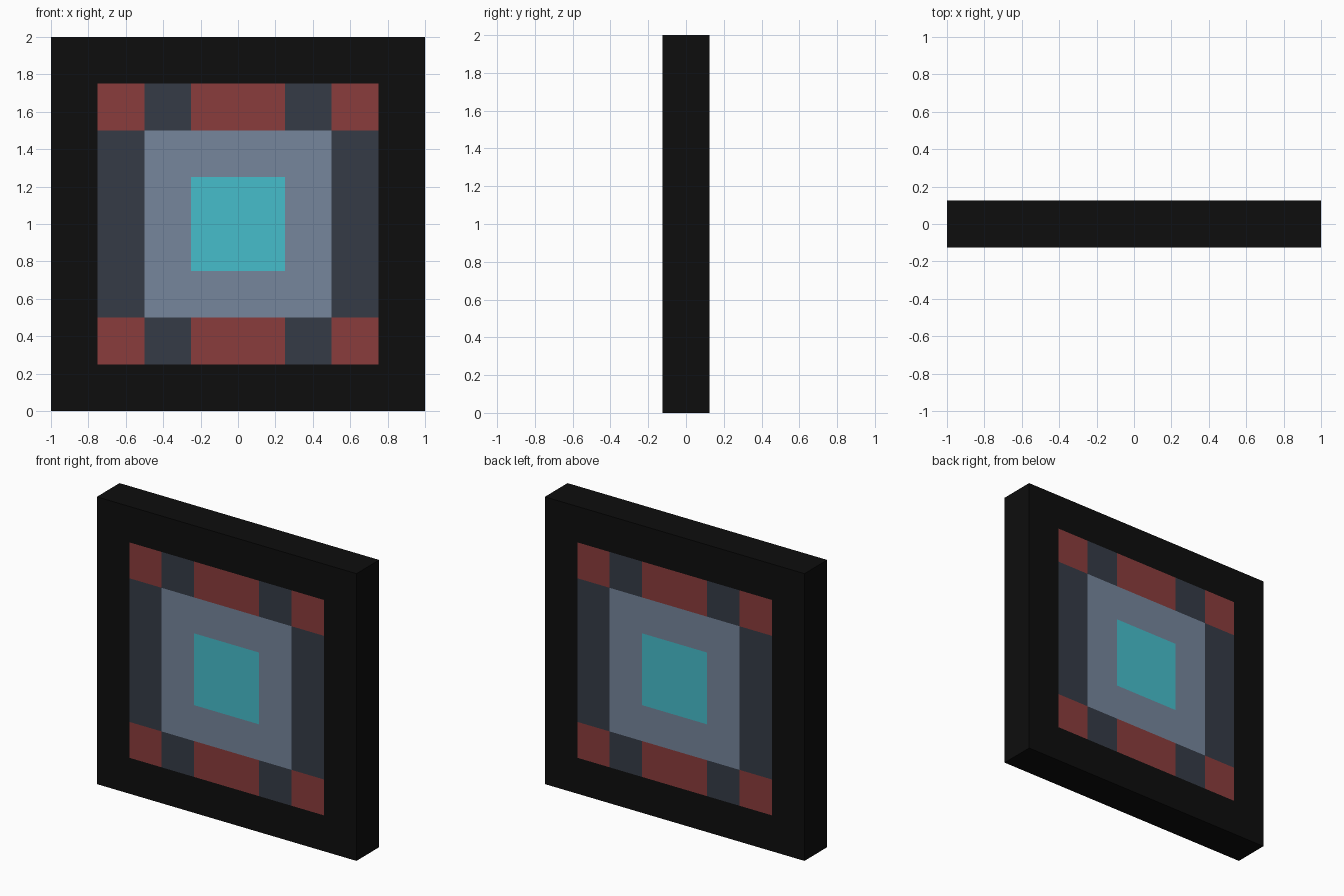
import bpy, bmesh

if "Cube" in bpy.data.objects:
    bpy.data.objects.remove(bpy.data.objects["Cube"])

CELL = 0.25   # everything sits on a quarter-unit grid
N = 8
HALF_T = 0.125


def material(name, rgb):
    # 8-bit sRGB to linear
    lin = [((c / 255 + 0.055) / 1.055) ** 2.4 if c > 10 else c / 255 / 12.92 for c in rgb]
    m = bpy.data.materials.new(name)
    m.diffuse_color = (*lin, 1)
    m.use_nodes = True
    m.node_tree.nodes["Principled BSDF"].inputs["Base Color"].default_value = m.diffuse_color
    return m


mats = [material("black", (13, 13, 13)),
        material("dark slate", (53, 59, 70)),
        material("dull red", (138, 60, 60)),
        material("blue grey", (118, 134, 156)),
        material("cyan", (70, 189, 203))]


def panel_colour(x, z):
    """Material index from the distance to the centre of the face."""
    ax, az = abs(x), abs(z - 1)
    ring = max(ax, az)
    if ring > 0.75:
        return 0
    if ring < 0.25:
        return 4
    if ring < 0.5:
        return 3
    # outer band: red at the corners and in the middle of top and bottom
    if az > 0.5 and (ax > 0.5 or ax < 0.25):
        return 2
    return 1


# Slab: gridded front sheet extruded backwards
bm = bmesh.new()
v = [[bm.verts.new((-1 + i * CELL, -HALF_T, j * CELL)) for j in range(N + 1)] for i in range(N + 1)]
for i in range(N):
    for j in range(N):
        bm.faces.new((v[i][j], v[i + 1][j], v[i + 1][j + 1], v[i][j + 1]))
ext = bmesh.ops.extrude_face_region(bm, geom=bm.faces[:], use_keep_orig=True)
for e in ext["geom"]:
    if isinstance(e, bmesh.types.BMVert):
        e.co.y = HALF_T
bmesh.ops.recalc_face_normals(bm, faces=bm.faces[:])

# Inlay pattern on the front and the back
bm.normal_update()
for f in bm.faces:
    c = f.calc_center_median()
    f.material_index = panel_colour(c.x, c.z) if abs(f.normal.y) > 0.5 else 0

mesh = bpy.data.meshes.new("patterned_slab")
bm.to_mesh(mesh)
bm.free()
for m in mats:
    mesh.materials.append(m)
slab = bpy.data.objects.new("patterned_slab", mesh)
bpy.context.collection.objects.link(slab)
